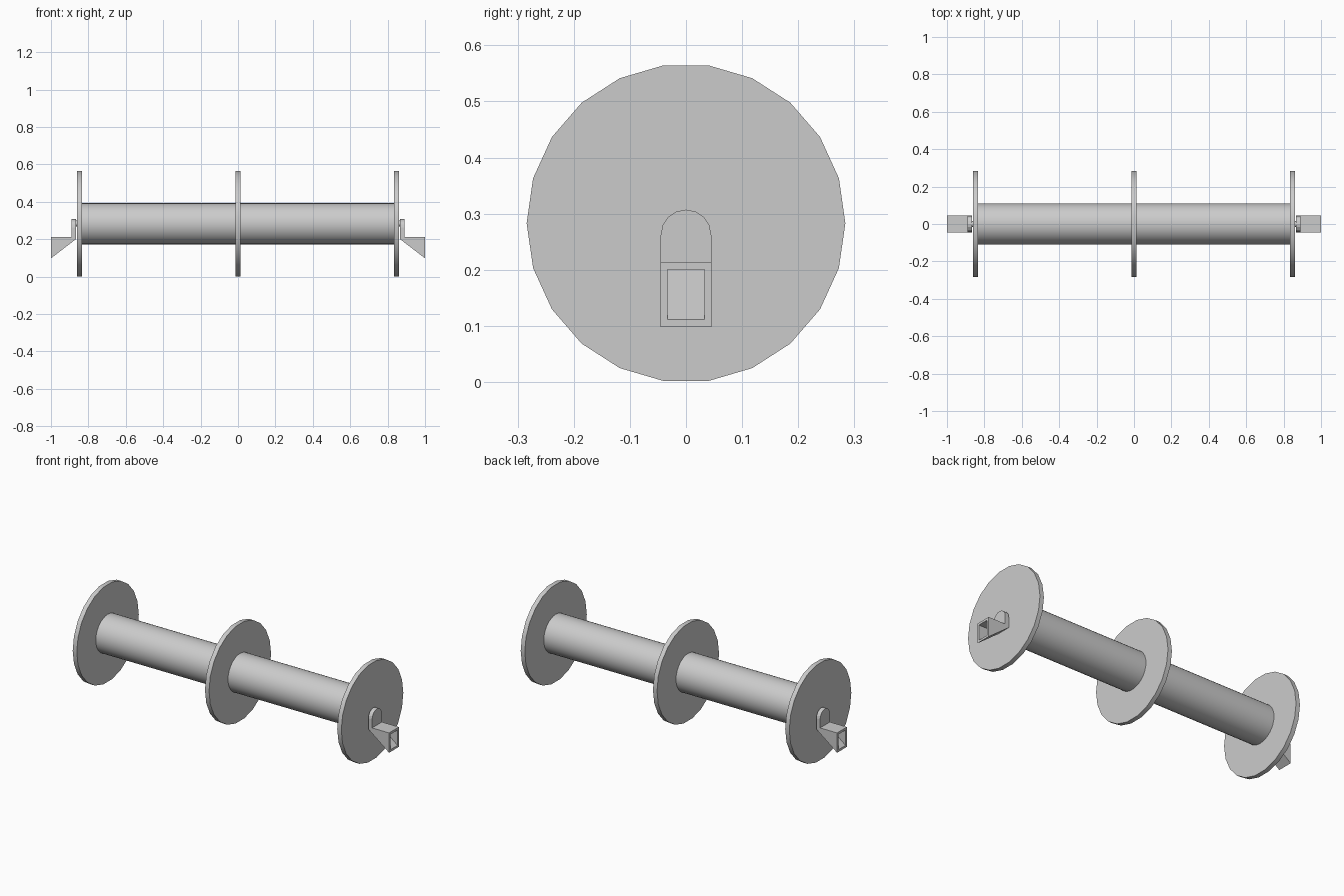
import bpy, bmesh
from math import pi, sin, cos

if "Cube" in bpy.data.objects:
    bpy.data.objects.remove(bpy.data.objects["Cube"])

AXIS_Z = 0.283


def finish(name, bm, smooth=False):
    bmesh.ops.recalc_face_normals(bm, faces=bm.faces)
    mesh = bpy.data.meshes.new(name)
    bm.to_mesh(mesh)
    bm.free()
    ob = bpy.data.objects.new(name, mesh)
    bpy.context.collection.objects.link(ob)
    if smooth:
        bpy.ops.object.select_all(action='DESELECT')
        bpy.context.view_layer.objects.active = ob
        ob.select_set(True)
        bpy.ops.object.shade_smooth_by_angle(angle=pi / 6)
    return ob


def extrude(name, points, offset, smooth=False):
    """Close a planar outline of 3D points and extrude it by offset."""
    bm = bmesh.new()
    face = bm.faces.new([bm.verts.new(p) for p in points])
    new = bmesh.ops.extrude_face_region(bm, geom=[face], use_keep_orig=True)["geom"]
    bmesh.ops.translate(bm, vec=offset,
                        verts=[g for g in new if isinstance(g, bmesh.types.BMVert)])
    return finish(name, bm, smooth)


def x_cylinder(name, x0, x1, radius, sides):
    ring = [(x0, radius * cos(2 * pi * i / sides), AXIS_Z + radius * sin(2 * pi * i / sides))
            for i in range(sides)]
    return extrude(name, ring, (x1 - x0, 0, 0), True)


def xz_plate(name, outline, y0, y1):
    return extrude(name, [(x, y0, z) for x, z in outline], (0, y1 - y0, 0))


# Drum and three flanges
x_cylinder("drum", -0.84, 0.84, 0.11, 32)
for name, x in (("left_flange", -0.848), ("middle_flange", 0), ("right_flange", 0.848)):
    x_cylinder(name, x - 0.013, x + 0.013, 0.284, 22)

# End brackets, mirrored about the middle
for side, s in (("left", -1), ("right", 1)):
    x_cylinder(side + "_axle_stub", s * 0.855, s * 0.87, 0.016, 16)

    # Upright plate with a rounded top
    arch = [(s * 0.867, 0.045 * cos(pi * i / 8), 0.262 + 0.045 * sin(pi * i / 8))
            for i in range(9)]
    arch += [(s * 0.867, -0.045, 0.20), (s * 0.867, 0.045, 0.20)]
    extrude(side + "_bracket_plate", arch, (s * 0.024, 0, 0))

    # Hollow wedge: shelf, sloping floor and two cheeks
    xz_plate(side + "_bracket_shelf",
             [(s * 0.867, 0.2), (s * 0.867, 0.213), (s, 0.213), (s, 0.2)], -0.045, 0.045)
    xz_plate(side + "_bracket_floor",
             [(s * 0.867, 0.2), (s * 0.88, 0.205), (s, 0.111), (s, 0.098)], -0.033, 0.033)
    for cheek, y in (("front", -0.039), ("back", 0.039)):
        xz_plate(f"{side}_bracket_{cheek}_cheek",
                 [(s * 0.867, 0.2), (s, 0.2), (s, 0.098)], y - 0.006, y + 0.006)
